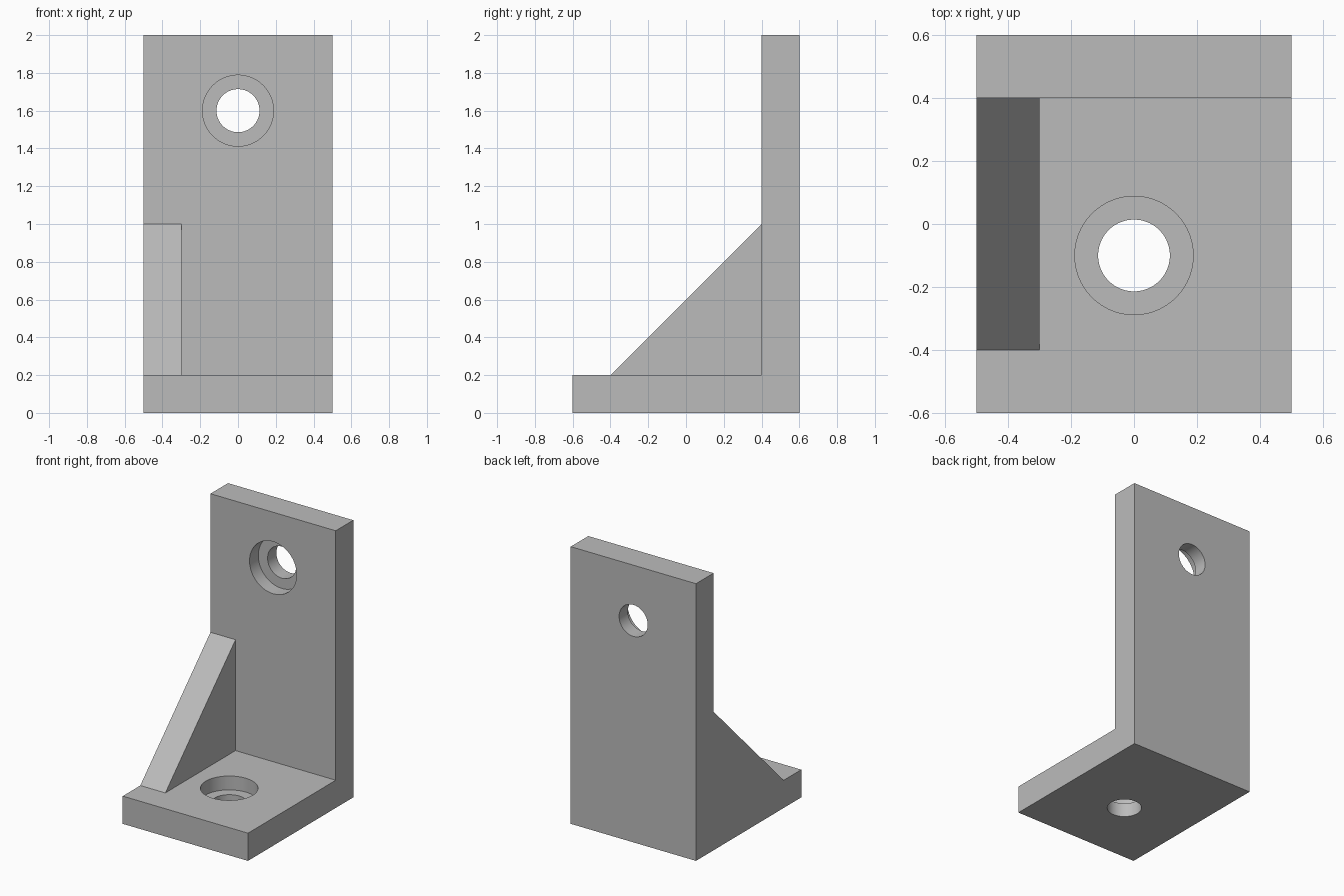
import bpy, bmesh, math
from mathutils import Matrix, Vector

default = bpy.data.objects.get("Cube")
if default:
    bpy.data.objects.remove(default, do_unlink=True)

# Single grey material
grey = bpy.data.materials.new("plain grey")
grey.use_nodes = True
colour = (0.5, 0.5, 0.5, 1)
grey.diffuse_color = colour
grey.node_tree.nodes["Principled BSDF"].inputs["Base Color"].default_value = colour


def make_object(name, bm):
    bmesh.ops.recalc_face_normals(bm, faces=bm.faces)
    mesh = bpy.data.meshes.new(name)
    bm.to_mesh(mesh)
    bm.free()
    mesh.materials.append(grey)
    obj = bpy.data.objects.new(name, mesh)
    bpy.context.collection.objects.link(obj)
    return obj


def extrude_profile(name, profile, x0, x1):
    """Extrude a (y, z) outline along x."""
    bm = bmesh.new()
    face = bm.faces.new([bm.verts.new((x0, y, z)) for y, z in profile])
    new = bmesh.ops.extrude_face_region(bm, geom=[face])["geom"]
    verts = [v for v in new if isinstance(v, bmesh.types.BMVert)]
    bmesh.ops.translate(bm, verts=verts, vec=(x1 - x0, 0, 0))
    return make_object(name, bm)


def hole_cutter(name, centre, axis, radius, depth):
    """Cylinder reaching the given depth on either side of a surface point."""
    bm = bmesh.new()
    turn = Vector((0, 0, 1)).rotation_difference(Vector(axis)).to_matrix().to_4x4()
    bmesh.ops.create_cone(bm, cap_ends=True, segments=96, radius1=radius, radius2=radius,
                          depth=2 * depth, matrix=Matrix.Translation(centre) @ turn)
    return make_object(name, bm)


def combine(target, tool, operation):
    mod = target.modifiers.new(operation.lower(), "BOOLEAN")
    mod.operation, mod.solver, mod.object = operation, "EXACT", tool
    bpy.context.view_layer.objects.active = target
    bpy.ops.object.modifier_apply(modifier=mod.name)
    bpy.data.objects.remove(tool, do_unlink=True)


# L-shaped plate: foot and upright
bracket = extrude_profile("angle_bracket", [(-0.6, 0), (0.6, 0), (0.6, 2), (0.4, 2),
                                            (0.4, 0.2), (-0.6, 0.2)], -0.5, 0.5)

# Triangular gusset along one edge
gusset = extrude_profile("gusset", [(-0.4, 0.2), (0.4, 0.2), (0.4, 1)], -0.5, -0.3)
combine(bracket, gusset, "UNION")

# Counterbored screw holes in the foot and the upright
for centre, axis in (((0, -0.1, 0.2), (0, 0, 1)), ((0, 0.4, 1.6), (0, 1, 0))):
    for radius, depth in ((0.188, 0.1), (0.114, 0.3)):
        combine(bracket, hole_cutter("hole_cutter", centre, axis, radius, depth), "DIFFERENCE")

# Merge coplanar faces, then smooth only the bores
bm = bmesh.new()
bm.from_mesh(bracket.data)
bmesh.ops.remove_doubles(bm, verts=bm.verts, dist=0.0001)
bmesh.ops.dissolve_limit(bm, angle_limit=math.radians(1), verts=bm.verts, edges=bm.edges)
bm.to_mesh(bracket.data)
bm.free()
bpy.ops.object.select_all(action="DESELECT")
bracket.select_set(True)
bpy.context.view_layer.objects.active = bracket
bpy.ops.object.shade_smooth_by_angle(angle=math.radians(30))
